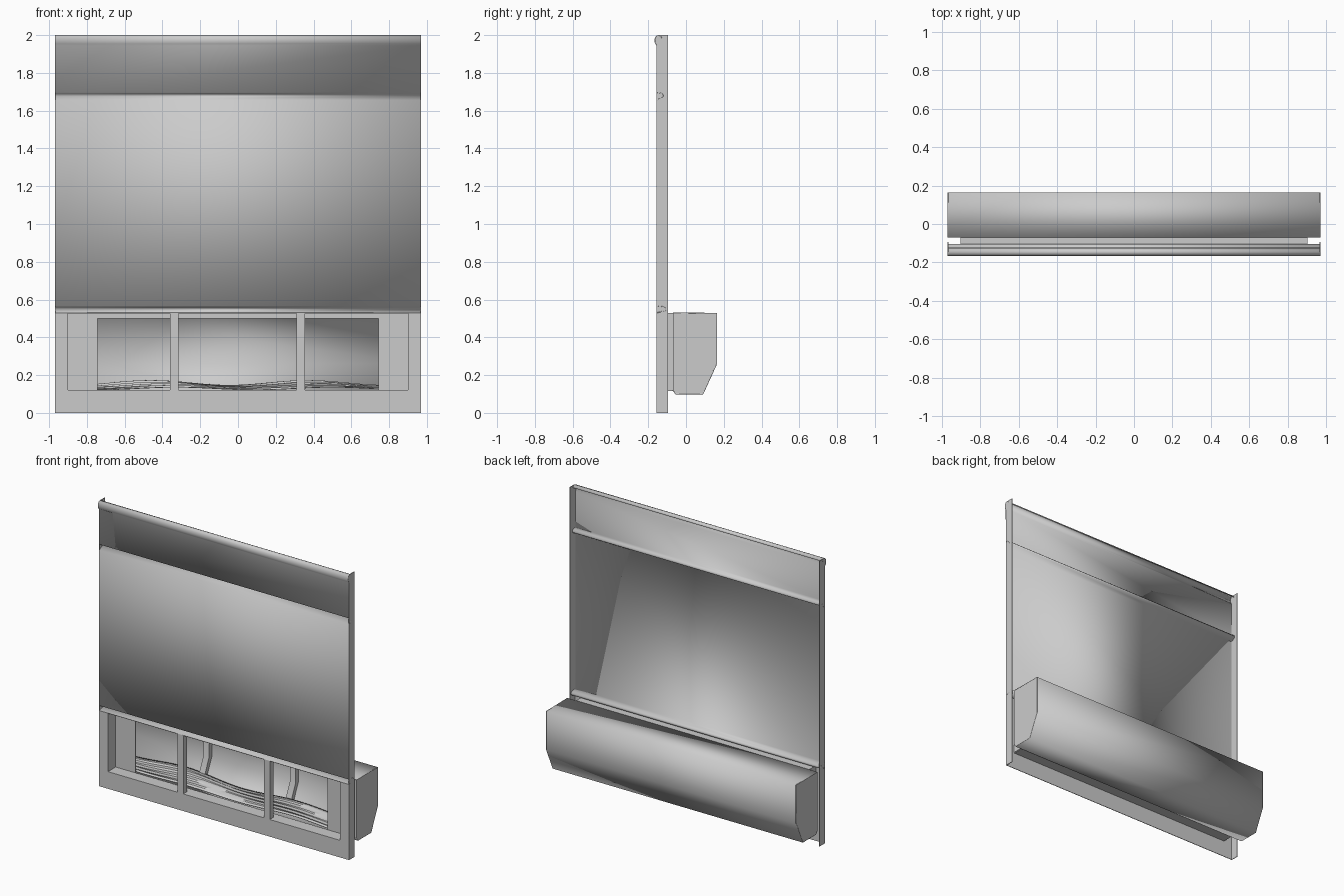
import bpy, bmesh, math

cube = bpy.data.objects.get("Cube")
if cube:
    bpy.data.objects.remove(cube, do_unlink=True)

grey = bpy.data.materials.new("plain_grey")
grey.use_nodes = True
grey.diffuse_color = (0.6, 0.6, 0.6, 1)
grey.node_tree.nodes["Principled BSDF"].inputs["Base Color"].default_value = (0.6, 0.6, 0.6, 1)

W = 0.97        # half width
T = 0.004       # sheet thickness
FRONT, WALL = -0.155, -0.07
SILL, HEAD, JAMB = 0.12, 0.53, 0.9


def finish(name, bm, sheet=False):
    bmesh.ops.recalc_face_normals(bm, faces=bm.faces)
    mesh = bpy.data.meshes.new(name)
    bm.to_mesh(mesh)
    bm.free()
    obj = bpy.data.objects.new(name, mesh)
    bpy.context.collection.objects.link(obj)
    mesh.materials.append(grey)
    bpy.ops.object.select_all(action="DESELECT")
    obj.select_set(True)
    bpy.context.view_layer.objects.active = obj
    bpy.ops.object.shade_smooth_by_angle(angle=math.radians(35))
    if sheet:
        mod = obj.modifiers.new("thickness", "SOLIDIFY")
        mod.thickness = T
        mod.offset = 0
    return obj


def loft(name, rows, sheet=True):
    """Skin a list of equally long rows of points."""
    bm = bmesh.new()
    grid = [[bm.verts.new(p) for p in row] for row in rows]
    for a, b in zip(grid, grid[1:]):
        for i in range(len(a) - 1):
            bm.faces.new((a[i], a[i + 1], b[i + 1], b[i]))
    return finish(name, bm, sheet)


def sheet_along_x(name, profile):
    return loft(name, [[(x, y, z) for x in (-W, W)] for y, z in profile])


def prism(name, outline, x0, x1):
    """Solid with a (y, z) outline between two x positions."""
    bm = bmesh.new()
    a, b = [[bm.verts.new((x, y, z)) for y, z in outline] for x in (x0, x1)]
    bm.faces.new(a)
    bm.faces.new(b)
    n = len(a)
    for i in range(n):
        bm.faces.new((a[i], a[(i + 1) % n], b[(i + 1) % n], b[i]))
    return finish(name, bm)


def block(name, x0, x1, y0, y1, z0, z1):
    return prism(name, [(y0, z0), (y1, z0), (y1, z1), (y0, z1)], x0, x1)


# Front sheet with two pressed grooves and a rolled top edge
roll = [(-0.14 + 0.024 * math.cos(a), 1.974 + 0.024 * math.sin(a))
        for a in [math.radians(215 - 20 * i) for i in range(11)]]
groove_low = [(FRONT, HEAD), (-0.107, 0.542), (-0.107, 0.553), (-0.12, 0.562), (FRONT, 0.567)]
groove_high = [(FRONT, 1.655), (-0.122, 1.675), (-0.122, 1.683), (-0.13, 1.692), (FRONT, 1.697)]
lip = [(FRONT, 1.945), (-0.162, 1.955), (-0.165, 1.97), (-0.163, 1.985),
       (-0.156, 1.995), (-0.146, 1.998), (-0.135, 1.994), (-0.128, 1.984)]
sheet_along_x("front_panel", groove_low + groove_high + lip)

# Lower frame around the opening
block("bottom_rail", -W, W, FRONT, FRONT + T, 0, SILL)
block("sill", -JAMB, JAMB, FRONT, WALL, SILL - T, SILL)
block("lintel", -JAMB, JAMB, FRONT + T, WALL, HEAD - T, HEAD)
block("tray_header", -W, W, WALL, WALL + T, 0.5, HEAD)

# Tray body, closed behind and open to the front
tray = [(WALL, HEAD), (0.165, HEAD), (0.165, 0.26), (0.09, 0.1), (-0.055, 0.1), (WALL, SILL)]
sheet_along_x("tray_shell", tray[:1] + [(0.163, HEAD - T / 2)] + [(0.163, 0.26)] + tray[3:])

flange = [(FRONT, 0), (-0.095, 0), (-0.095, 2), (-0.146, 2), (-0.156, 1.996),
          (-0.163, 1.986), (-0.165, 1.97), (-0.162, 1.955), (FRONT, 1.945)]

# Parts repeated on both sides
for side, s in (("left", 1), ("right", -1)):
    prism(side + "_flange", flange, s * (W - T), s * W)
    prism(side + "_tray_end", tray, s * (W - T), s * W)
    block(side + "_jamb", s * JAMB, s * W, FRONT, FRONT + T, SILL, HEAD)
    block(side + "_reveal", s * JAMB, s * (JAMB + T), FRONT, WALL, SILL, HEAD)
    block(side + "_cheek", s * 0.745, s * W, WALL, WALL + T, SILL, 0.5)

# Dividers: a front post and a rib following the back of the tray
rib = [(0.163, HEAD - T), (0.163, 0.26), (0.089, 0.102),
       (0.055, 0.102), (0.13, 0.265), (0.13, HEAD - T)]
for side, x in (("left", 0.333), ("right", -0.338)):
    post = [(-0.022, FRONT), (0.022, FRONT), (0.022, -0.11), (-0.022, -0.11)]
    block(side + "_post", x - 0.022, x + 0.022, FRONT, -0.115, SILL, HEAD)
    prism(side + "_back_rib", rib, x - 0.022, x + 0.022)

# Wavy terraced bed lying in the tray
LAYERS, STEPS = 5, 60
rows = []
for k in range(LAYERS):
    base = 0.122 + 0.006 * k
    for y in (-0.06 + 0.03 * k, -0.032 + 0.03 * k):
        row = []
        for i in range(STEPS + 1):
            x = -0.96 + 1.92 * i / STEPS
            wave = math.cos((x + 0.33) * math.tau / 0.83 + 0.25 * k)
            drift = 0.008 * math.sin(5 * x + k)
            row.append((x, y + drift, base + 0.014 * (1 + wave) * (0.5 + 0.1 * k)))
        rows.append(row)
loft("wavy_bed", rows)
